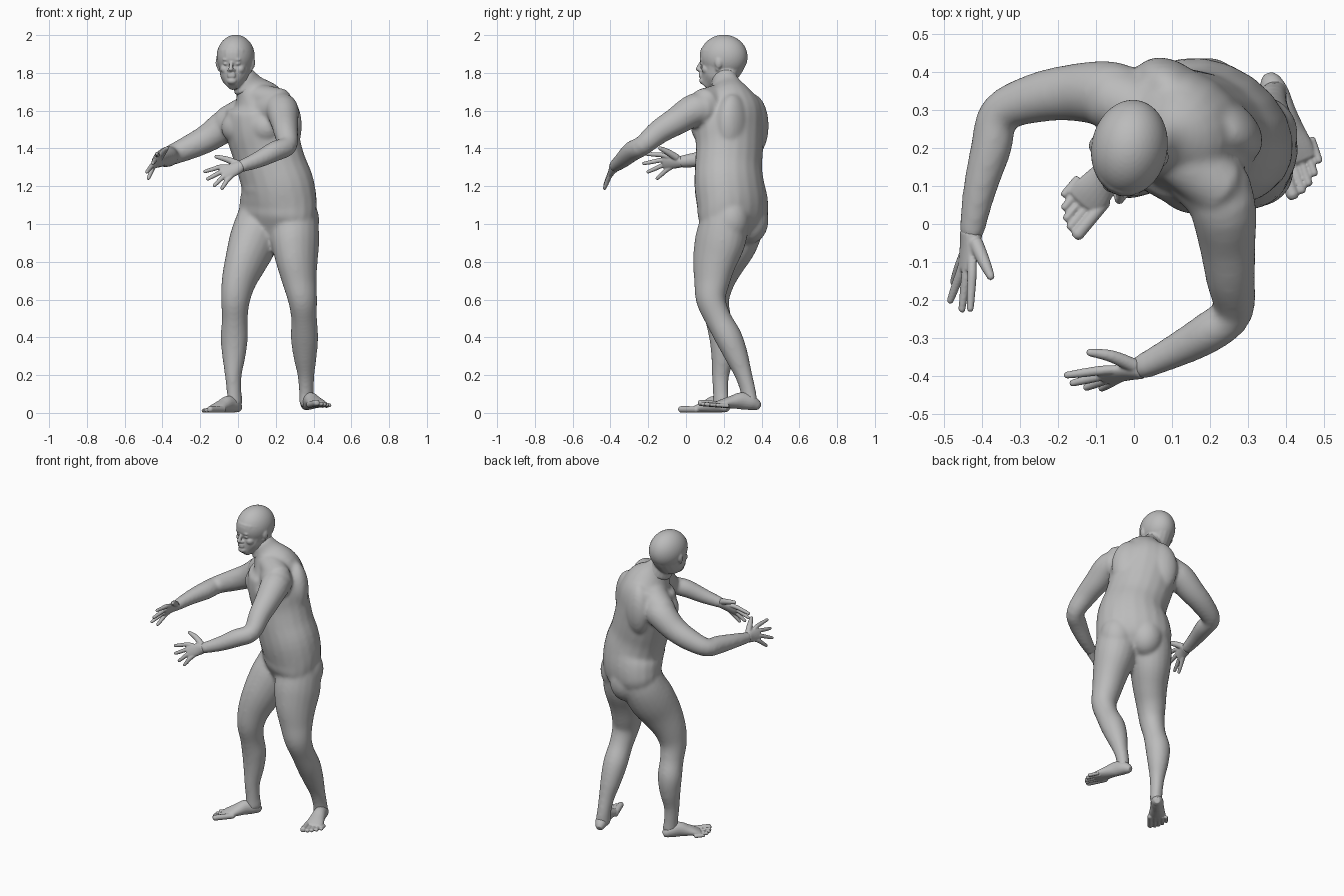
import bpy, bmesh, math
from mathutils import Vector, Matrix

cube = bpy.data.objects.get("Cube")
if cube:
    bpy.data.objects.remove(cube, do_unlink=True)

skin = bpy.data.materials.new("grey_skin")
skin.use_nodes = True
grey = (0.5, 0.5, 0.5, 1)
skin.diffuse_color = grey
skin.node_tree.nodes["Principled BSDF"].inputs["Base Color"].default_value = grey

SIDES = 20
BODY_YAW = math.radians(36)
HEAD_YAW = math.radians(11)


def left_of(yaw):
    return Vector((math.cos(yaw), -math.sin(yaw), 0))


def place(centre, yaw, left, front, up=0):
    """Point offset from a centre in the turned frame of a body part."""
    facing = Vector((-math.sin(yaw), -math.cos(yaw), 0))
    return Vector(centre) + left_of(yaw) * left + facing * front + Vector((0, 0, up))


def spline(rows, steps=4):
    """Catmull-Rom through rows of numbers."""
    rows = [Vector(r) for r in rows]
    out = []
    for i in range(len(rows) - 1):
        p0, p1 = rows[max(i - 1, 0)], rows[i]
        p2, p3 = rows[i + 1], rows[min(i + 2, len(rows) - 1)]
        for s in range(steps):
            t = s / steps
            out.append((p1 * 2 + (p2 - p0) * t + (p0 * 2 - p1 * 5 + p2 * 4 - p3) * t ** 2
                        + (p1 * 3 - p0 - p2 * 3 + p3) * t ** 3) / 2)
    return out + [rows[-1]]


def loft(bm, rows, side):
    """Closed tube through rows of x, y, z, half width, half depth."""
    rows = spline([tuple(r) for r in rows])
    pts = [Vector(r[:3]) for r in rows]
    first, last = (pts[0] - pts[1]).normalized(), (pts[-1] - pts[-2]).normalized()
    rings = [(p, r[3], r[4]) for p, r in zip(pts, rows)]
    for end, way, where in ((rings[0], first, 0), (rings[-1], last, len(rings) + 1)):
        p, a, b = end
        rings.insert(where, (p + way * min(a, b) * 0.6, a * 0.6, b * 0.6))
    loops = []
    for i, (p, a, b) in enumerate(rings):
        along = (rings[min(i + 1, len(rings) - 1)][0] - rings[max(i - 1, 0)][0]).normalized()
        u = (Vector(side) - along * along.dot(Vector(side))).normalized()
        v = along.cross(u)
        angles = [math.tau * k / SIDES for k in range(SIDES)]
        loops.append([bm.verts.new(p + u * a * math.cos(t) + v * b * math.sin(t)) for t in angles])
    for lo, hi in zip(loops, loops[1:]):
        for k in range(SIDES):
            n = (k + 1) % SIDES
            bm.faces.new((lo[k], lo[n], hi[n], hi[k]))
    bm.faces.new(loops[0][::-1])
    bm.faces.new(loops[-1])


def blob(bm, centre, radii, yaw=BODY_YAW):
    m = (Matrix.Translation(centre) @ Matrix.Rotation(-yaw, 4, "Z")
         @ Matrix.Diagonal((*radii, 1)))
    bmesh.ops.create_icosphere(bm, subdivisions=4, radius=1, matrix=m)


def fuse(name, bm, voxel, smooth):
    """Merge overlapping forms into one continuous smooth skin."""
    bmesh.ops.recalc_face_normals(bm, faces=bm.faces)
    mesh = bpy.data.meshes.new(name)
    bm.to_mesh(mesh)
    bm.free()
    mesh.materials.append(skin)
    obj = bpy.data.objects.new(name, mesh)
    bpy.context.collection.objects.link(obj)
    remesh = obj.modifiers.new("merge", "REMESH")
    remesh.mode = "VOXEL"
    remesh.voxel_size = voxel
    relax = obj.modifiers.new("relax", "SMOOTH")
    relax.factor = 0.5
    relax.iterations = smooth
    bpy.ops.object.select_all(action="DESELECT")
    obj.select_set(True)
    bpy.context.view_layer.objects.active = obj
    for mod in ("merge", "relax"):
        bpy.ops.object.modifier_apply(modifier=mod)
    bpy.ops.object.shade_smooth()


# Body: torso
body = bmesh.new()
left = left_of(BODY_YAW)
loft(body, [(.185, .235, .94, .14, .1), (.2, .245, 1.02, .215, .155), (.213, .247, 1.1, .222, .17),
            (.21, .23, 1.2, .205, .175), (.18, .225, 1.3, .192, .17), (.15, .23, 1.4, .193, .17),
            (.125, .23, 1.5, .2, .173), (.11, .235, 1.6, .185, .165), (.1, .225, 1.66, .145, .135),
            (.06, .21, 1.73, .072, .088), (.03, .197, 1.78, .056, .07)], left)
hips, chest = (.22, .23, 1), (.12, .23, 1.5)
blob(body, place(hips, BODY_YAW, -.025, .06, .19), (.15, .12, .09))
for s in (-1, 1):
    # buttocks, chest muscles and shoulder blades
    blob(body, place(hips, BODY_YAW, s * .085, -.07, .02), (.1, .1, .125))
    blob(body, place(chest, BODY_YAW, s * .085, .088, .01), (.095, .075, .085))
    blob(body, place(chest, BODY_YAW, s * .085, -.085, .02), (.11, .075, .17))
# yoke across the shoulders, neck muscle to the raised shoulder
loft(body, [(-.07, .335, 1.53, .085, .085), (.06, .27, 1.575, .11, .1),
            (.16, .16, 1.6, .11, .1), (.235, .065, 1.61, .09, .09)], (0, 0, 1))
loft(body, [(.05, .21, 1.68, .065, .06), (.13, .165, 1.67, .075, .068),
            (.225, .095, 1.638, .08, .08)], (.6, .8, 0))

# Body: legs
leg_radii = [(.12, .13), (.127, .135), (.122, .139), (.104, .123), (.088, .1), (.075, .082),
             (.067, .071), (.073, .072), (.062, .062), (.044, .047), (.037, .043), (.037, .047)]
leg_heights = (1.08, .99, .9, .8, .7, .6, .5, .4, .3, .2, .11, .05)
right_leg = [(.14, .3), (.11, .28), (.078, .242), (.04, .195), (.005, .163), (-.013, .15),
             (-.017, .17), (-.02, .195), (-.022, .195), (-.025, .183), (-.02, .183), (-.015, .185)]
left_leg = [(.29, .21), (.297, .2), (.303, .178), (.312, .152), (.325, .138), (.342, .132),
            (.35, .17), (.352, .225), (.355, .268), (.36, .305), (.362, .33), (.365, .335)]
for leg in (right_leg, left_leg):
    loft(body, [(*p, z, *r) for p, z, r in zip(leg, leg_heights, leg_radii)], left)

# Body: arms
arm_radii = (.088, .088, .075, .065, .054, .054, .044, .033)
right_arm = [(0, .31, 1.54), (-.065, .34, 1.52), (-.16, .345, 1.455), (-.26, .33, 1.405),
             (-.352, .29, 1.365), (-.375, .2, 1.355), (-.405, .09, 1.345), (-.427, -.025, 1.33)]
left_arm = [(.2, .13, 1.6), (.232, .05, 1.605), (.245, -.05, 1.545), (.253, -.14, 1.49),
            (.26, -.23, 1.415), (.195, -.285, 1.385), (.105, -.335, 1.34), (.015, -.378, 1.305)]
for arm in (right_arm, left_arm):
    loft(body, [(*p, r, r) for p, r in zip(arm, arm_radii)], (.3, .2, 1))
fuse("body", body, .01, 10)


# Head
head = bmesh.new()
blob(head, (-.012, .2, 1.885), (.1, .127, .117), HEAD_YAW)
loft(head, [(-.028, .118, 1.748, .042, .05), (-.024, .142, 1.775, .068, .078),
            (-.018, .17, 1.81, .081, .108), (-.014, .19, 1.86, .092, .125),
            (-.012, .2, 1.9, .098, .126)], left_of(HEAD_YAW))
loft(head, [(0, .215, 1.84, .06, .066), (.025, .205, 1.78, .058, .07), (.05, .21, 1.72, .068, .082)], left)
face = (-.012, .2, 1.82)
# nose bridge and tip, lips, chin
loft(head, [(*place(face, HEAD_YAW, 0, .122, .035), .009, .009),
            (*place(face, HEAD_YAW, 0, .134, .012), .011, .011),
            (*place(face, HEAD_YAW, 0, .141, -.003), .013, .012)], left_of(HEAD_YAW))
for dz in (-.026, -.038):
    blob(head, place(face, HEAD_YAW, 0, .121, dz), (.024, .013, .007), HEAD_YAW)
blob(head, place(face, HEAD_YAW, 0, .108, -.062), (.028, .024, .02), HEAD_YAW)
for s in (-1, 1):
    # nostrils, brows, eyes, cheeks and ears
    blob(head, place(face, HEAD_YAW, s * .013, .124, -.006), (.009, .012, .008), HEAD_YAW)
    blob(head, place(face, HEAD_YAW, s * .028, .11, .05), (.022, .015, .009), HEAD_YAW)
    blob(head, place(face, HEAD_YAW, s * .033, .109, .028), (.013, .012, .008), HEAD_YAW)
    blob(head, place(face, HEAD_YAW, s * .04, .082, 0), (.026, .03, .026), HEAD_YAW)
    blob(head, place(face, HEAD_YAW, s * .094, .01, .034), (.012, .02, .03), HEAD_YAW)
    blob(head, place(face, HEAD_YAW, s * .086, .016, .008), (.01, .012, .02), HEAD_YAW)
fuse("head", head, .005, 5)


# Hands
def hand(name, wrist, knuckles, tips, thumb):
    bm = bmesh.new()
    wrist = Vector(wrist)
    knuckles = [Vector(k) for k in knuckles]
    spread = knuckles[0] - knuckles[-1]
    middle = sum(knuckles, Vector()) / 4
    loft(bm, [(*wrist, .031, .03), (*wrist.lerp(middle, .4), .037, .021),
              (*middle, .04, .014)], spread)
    for k, tip in zip(knuckles, tips):
        path = [wrist.lerp(k, .6), k, k.lerp(Vector(tip), .5), Vector(tip)]
        loft(bm, [(*p, r, r) for p, r in zip(path, (.012, .0125, .0115, .009))], spread)
    loft(bm, [(*p, r, r) for p, r in zip(thumb, (.019, .016, .01))], spread)
    fuse(name, bm, .004, 2)


hand("right_hand", right_arm[-1],
     [(-.425, -.125, 1.365), (-.44, -.13, 1.338), (-.453, -.12, 1.312), (-.455, -.1, 1.288)],
     [(-.43, -.225, 1.372), (-.452, -.226, 1.32), (-.483, -.203, 1.275), (-.475, -.154, 1.24)],
     [(-.415, -.05, 1.352), (-.393, -.1, 1.383), (-.375, -.14, 1.402)])
hand("left_hand", left_arm[-1],
     [(-.09, -.385, 1.303), (-.09, -.4, 1.275), (-.078, -.41, 1.25), (-.058, -.415, 1.23)],
     [(-.178, -.397, 1.277), (-.163, -.418, 1.237), (-.127, -.43, 1.202), (-.086, -.432, 1.187)],
     [(0, -.372, 1.318), (-.06, -.347, 1.342), (-.118, -.337, 1.357)])


# Feet
def foot(name, heel, toe, inner):
    bm = bmesh.new()
    heel, toe = Vector(heel), Vector(toe)
    across = (toe - heel).cross(Vector((0, 0, 1))).normalized() * inner
    rows = [(.06, .028, .028), (.16, .037, .04), (.32, .039, .045), (.48, .045, .034),
            (.62, .052, .024), (.72, .05, .016)]
    loft(bm, [(*(heel.lerp(toe, t) + Vector((0, 0, h))), w, h) for t, w, h in rows], across)
    for i in range(5):
        # toes, big one on the inner side
        r = .017 if i == 0 else .0125 - i * .0006
        offset = across * (.04 - i * .0225 - .004 * (i > 0)) + Vector((0, 0, r))
        reach = .97 - .012 * i * i
        loft(bm, [(*(heel.lerp(toe, t) + offset), r, r) for t in (.6, reach - .1, reach)], across)
    fuse(name, bm, .004, 2)


foot("right_foot", (.01, .225, 0), (-.186, -.01, .002), -1)
foot("left_foot", (.352, .395, .01), (.458, .078, .037), 1)
